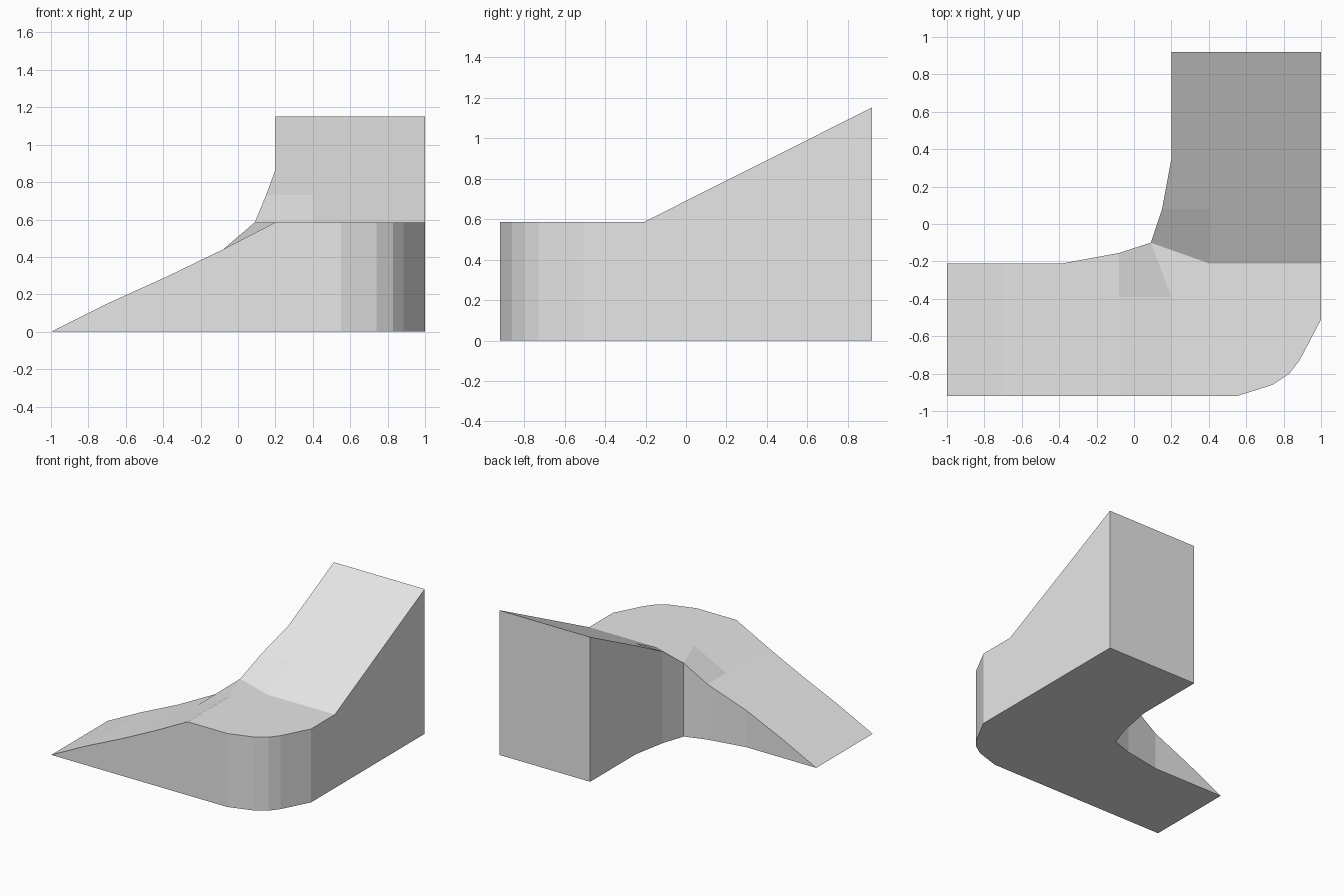
import bpy
import bmesh

cube = bpy.data.objects.get("Cube")
if cube:
    bpy.data.objects.remove(cube)

# Main levels
FRONT, INNER, BACK = -0.92, -0.21, 0.92
DECK, TOP = 0.585, 1.152


def climb(y):
    """Height of the rear ramp at depth y."""
    return DECK + (TOP - DECK) * (y - INNER) / (BACK - INNER)


grey = bpy.data.materials.new("plain grey")
grey.use_nodes = True
colour = (0.8, 0.8, 0.8, 1)
grey.diffuse_color = colour
grey.node_tree.nodes["Principled BSDF"].inputs["Base Color"].default_value = colour

bm = bmesh.new()


def panel(points):
    bm.faces.new([bm.verts.new(p) for p in points])


# Side ramp: stations of x, inner edge y, height
stations = [(-1, INNER, 0), (-0.7, INNER, 0.15), (-0.38, INNER, 0.295), (-0.08, -0.155, 0.44)]
bend = (0.09, -0.10, DECK)
low, high = (-0.08, -0.39, 0.44), (0.2, -0.39, DECK)
for (xa, ya, za), (xb, yb, zb) in zip(stations, stations[1:]):
    middle = [low] if xb == low[0] else []
    panel([(xa, FRONT, za), (xb, FRONT, zb)] + middle + [(xb, yb, zb), (xa, ya, za)])
panel([(-0.08, FRONT, 0.44), (0.2, FRONT, DECK), high, low])

# Inner corner panels blending the ramps into the landing
panel([low, high, bend, stations[-1]])
corner = (0.4, INNER, DECK)
side, inner = (0.15, 0.08, climb(0.08)), (0.4, 0.08, climb(0.08))
panel([bend, corner, inner, side])

# Flat landing with rounded outer corner
rounded = [(0.2, FRONT), (0.55, FRONT), (0.74, -0.86), (0.83, -0.80), (0.885, -0.73), (1, -0.51), (1, INNER)]
panel([(x, y, DECK) for x, y in rounded] + [corner, bend, high])

# Rear ramp
panel([corner, (1, INNER, DECK), (1, BACK, TOP), (0.2, BACK, TOP),
       (0.2, 0.35, climb(0.35)), side, inner])

# Weld the top skin, then drop it to the ground to form walls and base
bmesh.ops.remove_doubles(bm, verts=bm.verts[:], dist=0.0005)
skin = bm.faces[:]
new = bmesh.ops.extrude_face_region(bm, geom=skin, use_keep_orig=True)["geom"]
for v in new:
    if isinstance(v, bmesh.types.BMVert):
        v.co.z = 0
bmesh.ops.remove_doubles(bm, verts=bm.verts[:], dist=0.0005)
bmesh.ops.recalc_face_normals(bm, faces=bm.faces[:])

mesh = bpy.data.meshes.new("corner_ramp")
bm.to_mesh(mesh)
bm.free()
mesh.materials.append(grey)
ramp = bpy.data.objects.new("corner_ramp", mesh)
bpy.context.collection.objects.link(ramp)
